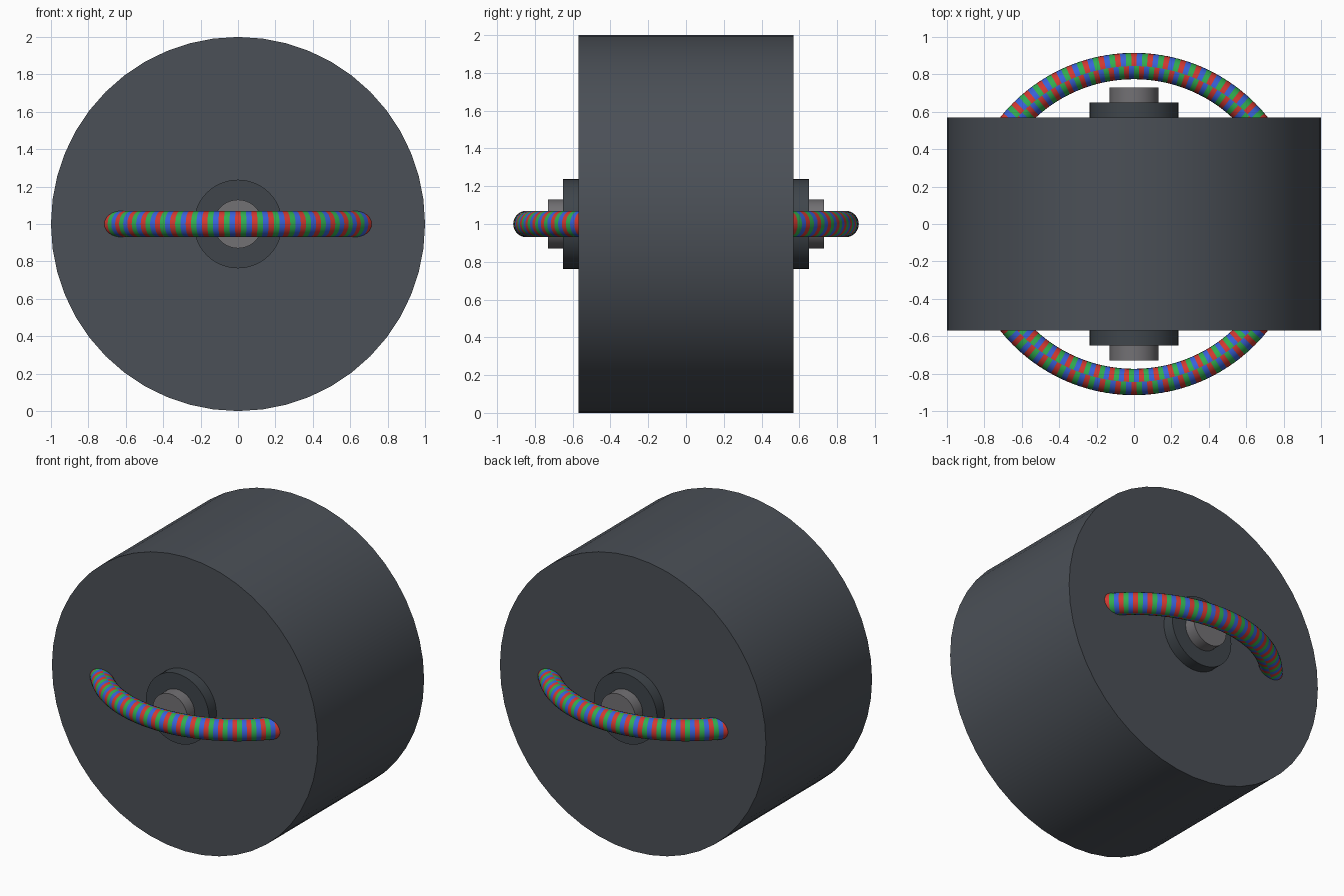
import bpy
from math import pi, radians

if "Cube" in bpy.data.objects:
    bpy.data.objects.remove(bpy.data.objects["Cube"])


def material(name, rgb):
    m = bpy.data.materials.new(name)
    m.diffuse_color = (*rgb, 1)
    m.use_nodes = True
    m.node_tree.nodes["Principled BSDF"].inputs["Base Color"].default_value = m.diffuse_color
    return m


def finish(name, mat):
    ob = bpy.context.object
    ob.name = name
    ob.data.materials.append(mat)
    bpy.ops.object.shade_smooth_by_angle(angle=radians(35))
    return ob


def drum(name, radius, half_width, mat, sides=48):
    # Cylinder lying along y, centred on the shared axis
    bpy.ops.mesh.primitive_cylinder_add(vertices=sides, radius=radius, depth=2 * half_width,
                                        location=(0, 0, 1), rotation=(pi / 2, 0, 0))
    return finish(name, mat)


# Body, bearing hub and axle, stepped out symmetrically at both ends
drum("motor_body", 1.0, 0.57, material("body_grey", (0.07, 0.08, 0.095)))
drum("bearing_hub", 0.237, 0.65, material("hub_grey", (0.05, 0.06, 0.07)))
drum("axle", 0.13, 0.73, material("axle_grey", (0.17, 0.165, 0.175)))

# Three overlapping winding rings, each turned a third of a circle
colours = {"red": (0.65, 0.04, 0.03), "green": (0.03, 0.42, 0.08), "blue": (0.04, 0.12, 0.7)}
for i, (colour, rgb) in enumerate(colours.items()):
    bpy.ops.mesh.primitive_torus_add(major_radius=0.845, minor_radius=0.07,
                                     major_segments=64, minor_segments=24,
                                     location=(0, 0, 1), rotation=(0, 0, i * 2 * pi / 3))
    finish("winding_" + colour, material("winding_" + colour, rgb))
